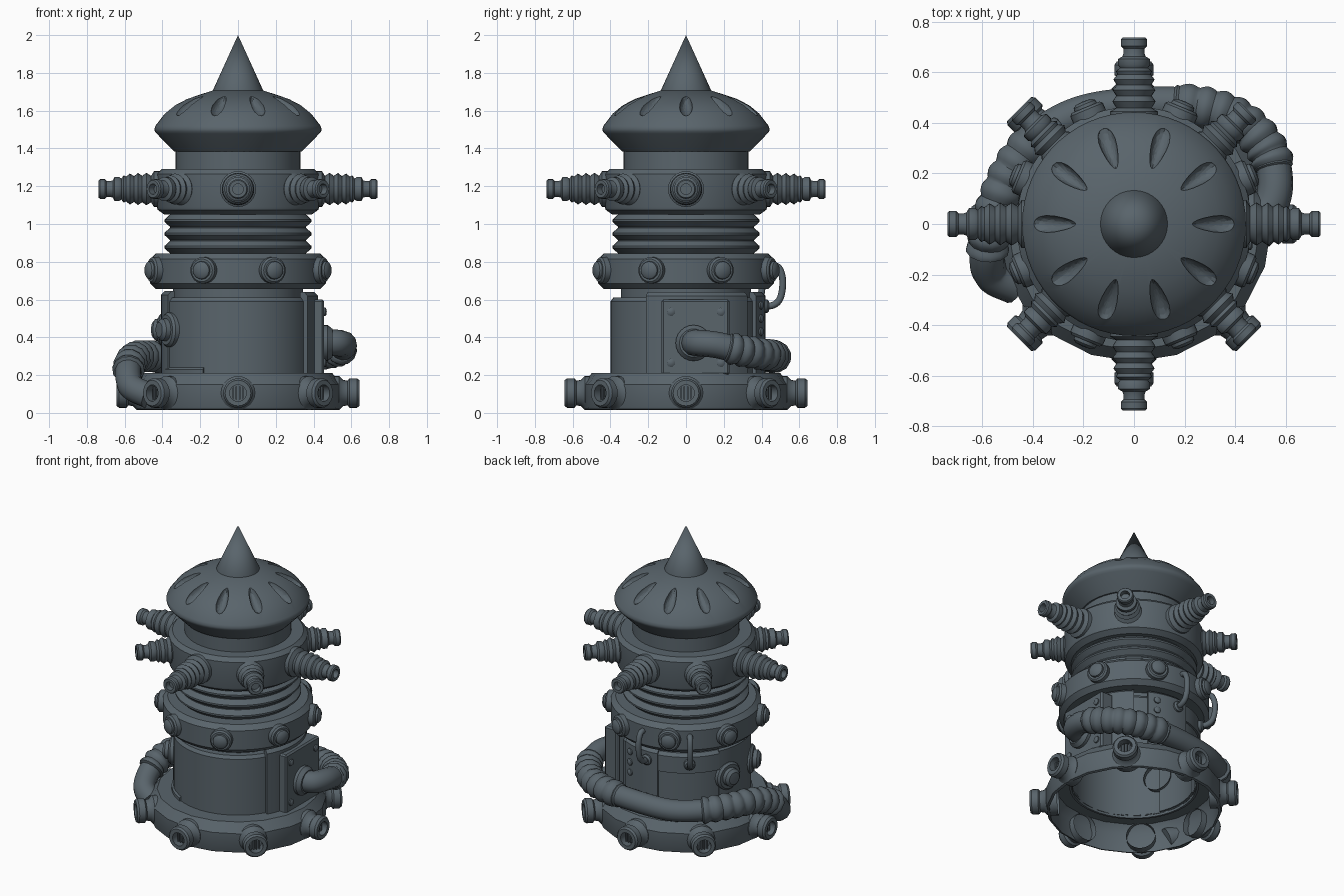
import bpy, bmesh, math
from math import radians, sin, cos, pi
from mathutils import Matrix, Vector

cube = bpy.data.objects.get("Cube")
if cube:
    bpy.data.objects.remove(cube, do_unlink=True)

metal = bpy.data.materials.new("slate_metal")
metal.use_nodes = True
COLOUR = (0.1, 0.128, 0.148, 1)
metal.diffuse_color = COLOUR
metal.node_tree.nodes["Principled BSDF"].inputs["Base Color"].default_value = COLOUR


def finish(name, bm, smooth=True):
    bmesh.ops.recalc_face_normals(bm, faces=bm.faces)
    mesh = bpy.data.meshes.new(name)
    bm.to_mesh(mesh)
    bm.free()
    mesh.materials.append(metal)
    ob = bpy.data.objects.new(name, mesh)
    bpy.context.collection.objects.link(ob)
    if smooth:
        shade(ob)
    return ob


def select(ob):
    bpy.ops.object.select_all(action='DESELECT')
    ob.select_set(True)
    bpy.context.view_layer.objects.active = ob


def shade(ob):
    select(ob)
    bpy.ops.object.shade_smooth_by_angle(angle=radians(35))


def spin(bm, profile, sides, matrix=Matrix(), closed=False):
    """Revolve (radius, height) points about the local z axis."""
    rings = []
    for r, h in profile:
        if r == 0:
            rings.append([bm.verts.new(matrix @ Vector((0, 0, h)))] * sides)
        else:
            rings.append([bm.verts.new(matrix @ Vector((r * cos(2 * pi * i / sides),
                          r * sin(2 * pi * i / sides), h))) for i in range(sides)])
    pairs = list(zip(rings, rings[1:]))
    if closed:
        pairs.append((rings[-1], rings[0]))
    for a, b in pairs:
        for i in range(sides):
            j = (i + 1) % sides
            bm.faces.new(list(dict.fromkeys((a[i], a[j], b[j], b[i]))))


def lathe(name, profile, sides=48, closed=False):
    bm = bmesh.new()
    spin(bm, profile, sides, closed=closed)
    return finish(name, bm)


def outward(angle, z, reach=0):
    """Matrix whose local z points away from the tower at this angle."""
    return (Matrix.Rotation(radians(angle), 4, 'Z') @ Matrix.Translation((reach, 0, z))
            @ Matrix.Rotation(pi / 2, 4, 'Y'))


def fitting(name, profile, angle, z, reach=0, sides=24):
    bm = bmesh.new()
    spin(bm, profile, sides, outward(angle, z, reach))
    return finish(name, bm)


def curved_plate(name, r0, r1, z0, z1, a0, a1, steps=12):
    """Plate that wraps round the body, with a chamfered top."""
    bm = bmesh.new()
    loops = []
    for i in range(steps + 1):
        a = radians(a0 + (a1 - a0) * i / steps)
        loops.append([bm.verts.new((r * cos(a), r * sin(a), z))
                      for r, z in ((r0, z0), (r1, z0), (r1, z1 - .02), (r1 - .02, z1), (r0, z1))])
    for a, b in zip(loops, loops[1:]):
        for i in range(5):
            j = (i + 1) % 5
            bm.faces.new((a[i], a[j], b[j], b[i]))
    bm.faces.new(loops[0])
    bm.faces.new(loops[-1])
    return finish(name, bm)


def box(name, lo, hi, bevel=.01):
    bm = bmesh.new()
    bmesh.ops.create_cube(bm, size=1)
    lo, hi = Vector(lo), Vector(hi)
    for v in bm.verts:
        v.co = Vector(((lo[k] + hi[k]) / 2 + v.co[k] * (hi[k] - lo[k]) for k in range(3)))
    bmesh.ops.bevel(bm, geom=bm.edges[:], offset=bevel, segments=1, affect='EDGES')
    return finish(name, bm)


def tube(name, points, radius, depth, steps=24):
    """Tube along a smooth path; radius(u) gives its width at u in 0..1."""
    pts = [Vector(p) for p in points]
    pts = [2 * pts[0] - pts[1]] + pts + [2 * pts[-1] - pts[-2]]
    path = []
    for p0, p1, p2, p3 in zip(pts, pts[1:], pts[2:], pts[3:]):
        for s in range(steps):
            t = s / steps
            path.append(.5 * (2 * p1 + (p2 - p0) * t + (2 * p0 - 5 * p1 + 4 * p2 - p3) * t ** 2
                              + (3 * p1 - p0 - 3 * p2 + p3) * t ** 3))
    path.append(pts[-2])
    data = bpy.data.curves.new(name, 'CURVE')
    data.dimensions = '3D'
    data.bevel_depth = depth
    data.bevel_resolution = 4
    data.use_fill_caps = True
    spline = data.splines.new('POLY')
    spline.points.add(len(path) - 1)
    for i, p in enumerate(path):
        spline.points[i].co = (*p, 1)
        spline.points[i].radius = radius(i / (len(path) - 1))
    data.materials.append(metal)
    ob = bpy.data.objects.new(name, data)
    bpy.context.collection.objects.link(ob)
    select(ob)
    bpy.ops.object.convert(target='MESH')
    shade(bpy.context.object)


# Tower sections, bottom to top; the base is a hollow shell
lathe("base_ring", [(.525, .015), (.54, .02), (.545, .03), (.545, .15), (.5, .21), (.385, .21),
                    (.385, .195), (.49, .195), (.525, .145)], 20, closed=True)
lathe("body", [(.385, .18), (.40, .18), (.40, .59), (.385, .61), (.345, .61), (.345, .68),
               (.33, .68), (.33, .6), (.385, .58)], closed=True)
lathe("middle_ring", [(0, .655), (.435, .655), (.465, .685), (.465, .815), (.435, .845), (0, .845)])
bellows = [(0, .83), (.36, .83)]
for k in range(3):
    z = .845 + k * .07
    bellows += [(.36, z), (.39, z + .027), (.39, z + .038), (.36, z + .065)]
lathe("bellows", bellows + [(0, 1.06)])
lathe("upper_ring", [(0, 1.05), (.39, 1.05), (.425, 1.075), (.43, 1.09), (.43, 1.265),
                     (.405, 1.29), (0, 1.29)])
lathe("neck", [(0, 1.28), (.33, 1.28), (.33, 1.39), (0, 1.39)])
cap = lathe("cap", [(0, 1.385), (.34, 1.385), (.43, 1.478), (.44, 1.49), (.443, 1.503), (.437, 1.52),
                    (.387, 1.585), (.335, 1.628), (.27, 1.662), (.137, 1.706), (0, 1.706)], 60)
lathe("cap_spike", [(0, 1.69), (.133, 1.69), (.133, 1.708), (0, 2)], 32)

# Ten scooped teardrop grooves in the cap, wider outward
bm = bmesh.new()
for k in range(10):
    m = (Matrix.Rotation(k * pi / 5, 4, 'Z') @ Matrix.Translation((.318, 0, 1.64))
         @ Matrix.Rotation(radians(34), 4, 'Y') @ Matrix.Diagonal((.108, .032, .04, 1)))
    drop = bmesh.ops.create_uvsphere(bm, u_segments=16, v_segments=10, radius=1)
    for v in drop["verts"]:
        v.co.y *= 1 + .4 * v.co.x
        v.co = m @ v.co
cutter = finish("groove_cutter", bm, False)
cutter.hide_render = True
mod = cap.modifiers.new("grooves", 'BOOLEAN')
mod.operation, mod.object, mod.solver = 'DIFFERENCE', cutter, 'EXACT'
select(cap)
bpy.ops.object.modifier_apply(modifier=mod.name)
bpy.data.objects.remove(cutter, do_unlink=True)
shade(cap)

# Profiles of the repeated fittings (radius, distance outward)
SPIKE = [(.095, .38), (.095, .445), (.07, .46), (.086, .485), (.07, .507), (.085, .53),
         (.068, .55), (.082, .572), (.066, .592), (.072, .605), (.056, .618), (.064, .63),
         (.064, .653), (.046, .663), (.042, .675), (.042, .695), (.052, .705), (.052, .73),
         (.046, .738), (.028, .738), (.028, .70), (0, .70)]
NOZZLE = [(.09, .47), (.09, .535), (.07, .555), (.065, .58), (.078, .59), (.078, .63),
          (.068, .643), (.044, .643), (.044, .585), (0, .585)]
STUD = [(.07, -.07), (.07, .005), (.06, .015), (.048, .015), (.046, .028), (.033, .038), (0, .041)]
BOLT = [(.022, -.01), (.022, .008), (.013, .014), (0, .015)]
BOSS = [(.092, -.05), (.092, .012), (.08, .025), (.06, .025), (.058, .05), (.04, .066), (0, .07)]

for k in range(8):
    angle = k * 45
    fitting("ring_spike", SPIKE, angle, 1.185, -.1 * (k % 2))
    fitting("base_nozzle", NOZZLE, angle, .105)
    fitting("ring_stud", STUD, angle + 22.5, .755, .485)
    # Upright grille bars inside the nozzle
    bm = bmesh.new()
    for x in (-.027, -.009, .009, .027):
        bmesh.ops.create_cube(bm, size=1, matrix=outward(angle, .105)
                              @ Matrix.Translation((0, x, .595)) @ Matrix.Diagonal((.07, .008, .03, 1)))
    finish("nozzle_grille", bm, False)

# Plates on the body
curved_plate("left_back_plate", .38, .425, .2, .64, -30, 50)
box("left_panel", (.36, -.13, .2), (.455, .23, .6))
curved_plate("back_plate", .38, .42, .2, .64, 62, 100)
curved_plate("back_band", .38, .412, .5, .63, 100, 155)
curved_plate("right_plate", .37, .408, .2, .645, 155, 205)
curved_plate("front_lip", .38, .41, .2, .25, 200, 243)
for y in (-.08, .185):
    for z in (.265, .535):
        bm = bmesh.new()
        spin(bm, BOLT, 12, Matrix.Translation((.455, y, z)) @ Matrix.Rotation(pi / 2, 4, 'Y'))
        finish("panel_bolt", bm)
for z in (.43, .5, .57):
    fitting("back_bolt", BOLT, 70, z, .42, 12)
for angle in (165, 206):
    fitting("right_boss", BOSS, angle, .44, .4)

# Hose round the back, ribbed near both ends
bm = bmesh.new()
spin(bm, [(.095, -.02), (.095, .02), (.075, .045), (0, .045)], 24,
     Matrix.Translation((.455, .04, .37)) @ Matrix.Rotation(pi / 2, 4, 'Y'))
finish("hose_flange", bm)


def hose_width(u):
    if .19 < u < .42 or .62 < u < .85:
        return 1.06 + .18 * abs(sin(u * pi * 36))
    return 1


tube("hose", [(.45, .04, .37), (.53, .06, .37), (.56, .16, .36), (.53, .29, .33), (.42, .41, .31),
              (.26, .465, .3), (.05, .475, .29), (-.19, .445, .28), (-.36, .36, .29), (-.48, .22, .3),
              (-.55, .05, .29), (-.58, -.1, .23), (-.565, -.2, .14), (-.47, -.25, .09)],
     hose_width, .07)

# Small hoops linking the middle ring to the body
for angle in (90, 128):
    m = Matrix.Rotation(radians(angle), 4, 'Z')
    tube("link_hoop", [m @ Vector((r, 0, z)) for r, z in
                       ((.44, .775), (.49, .77), (.512, .7), (.50, .61), (.46, .57), (.39, .565))],
         lambda u: 1, .018, 6)
    fitting("hoop_socket", [(.035, -.03), (.035, .025), (.025, .035), (0, .035)], angle, .565, .405, 16)
